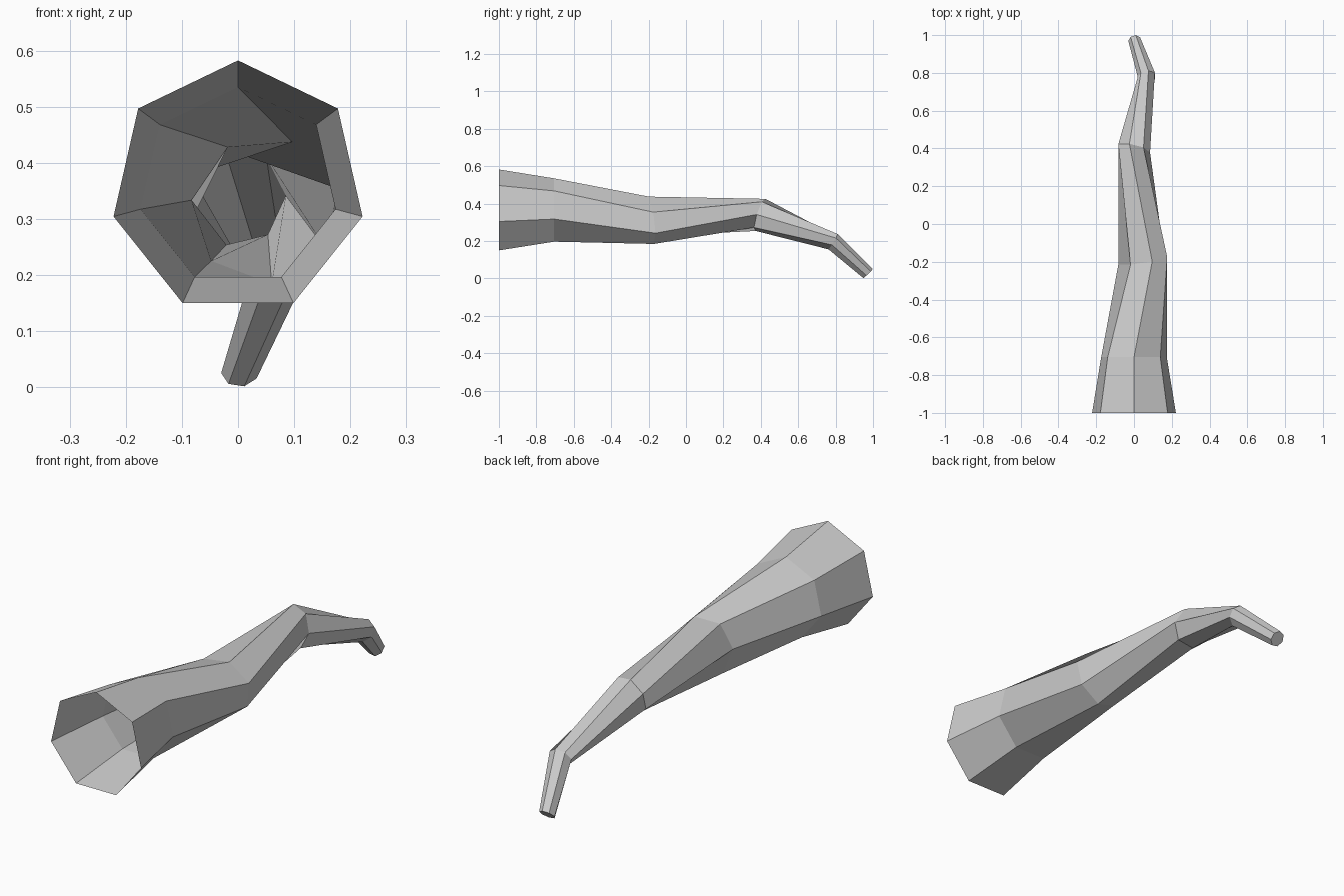
import bpy, bmesh
from math import sin, cos, radians, tau

SIDES = 7

# remove the default cube
cube = bpy.data.objects.get("Cube")
if cube:
    bpy.data.objects.remove(cube, do_unlink=True)

# plain grey material
grey = bpy.data.materials.new("plain_grey")
grey.use_nodes = True
colour = (0.6, 0.6, 0.6, 1)
grey.diffuse_color = colour
grey.node_tree.nodes["Principled BSDF"].inputs["Base Color"].default_value = colour

# cross-sections: centre, half width, half height, roll, lean along x, lean along z
RINGS = [
    ((0, -1, 0.355), 0.2275, 0.2275, 90, 0, 0),
    ((0, -0.705, 0.357), 0.178, 0.178, 90, 0, 0),
    ((0.049, -0.19, 0.315), 0.133, 0.131, 69, 0.16, -0.13),
    ((-0.003, 0.395, 0.34), 0.088, 0.088, 104, -0.2, 0.3),
    ((0.068, 0.785, 0.196), 0.048, 0.042, 131, 0.12, 0.6),
    ((0.003, 0.973, 0.026), 0.033, 0.025, 130, 0.1, 1.05),
]


def add_ring(bm, centre, half_w, half_h, roll, lean_x, lean_z):
    x, y, z = centre
    verts = []
    for i in range(SIDES):
        a = radians(roll) + tau * i / SIDES
        dx, dz = half_w * cos(a), half_h * sin(a)
        verts.append(bm.verts.new((x + dx, y + lean_x * dx + lean_z * dz, z + dz)))
    return verts


# bent tapering tube, open at the wide front end and capped at the tip
bm = bmesh.new()
rings = [add_ring(bm, *ring) for ring in RINGS]
for near, far in zip(rings, rings[1:]):
    for i in range(SIDES):
        j = (i + 1) % SIDES
        bm.faces.new((near[i], near[j], far[j], far[i]))
bm.faces.new(rings[-1])
bmesh.ops.recalc_face_normals(bm, faces=bm.faces)

mesh = bpy.data.meshes.new("branch")
bm.to_mesh(mesh)
bm.free()
mesh.materials.append(grey)
branch = bpy.data.objects.new("branch", mesh)
bpy.context.collection.objects.link(branch)
